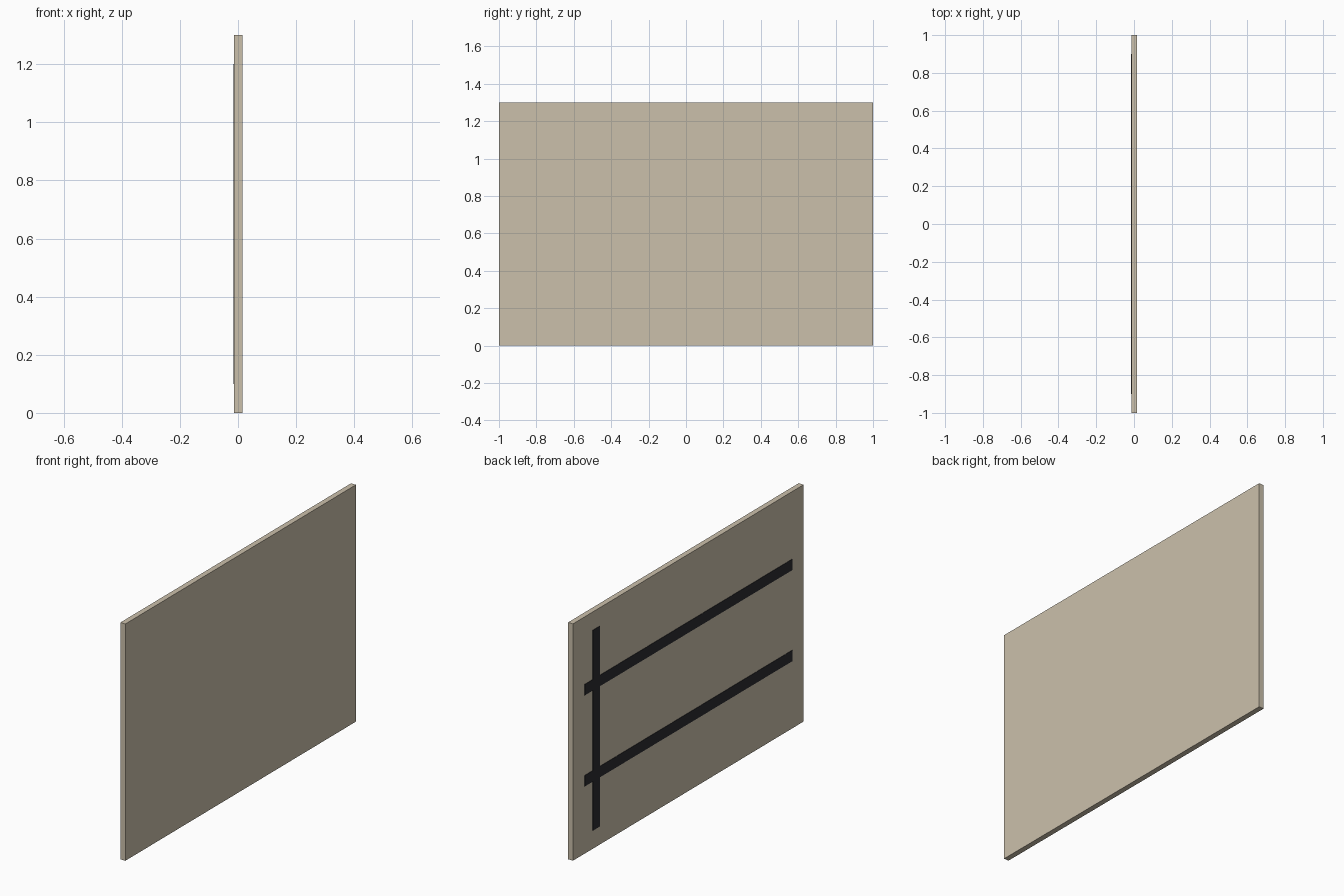
import bpy

if "Cube" in bpy.data.objects:
    bpy.data.objects.remove(bpy.data.objects["Cube"])


def material(name, color):
    m = bpy.data.materials.new(name)
    m.diffuse_color = color
    m.use_nodes = True
    m.node_tree.nodes["Principled BSDF"].inputs["Base Color"].default_value = m.diffuse_color
    return m


def box(name, x, y, z, mat):
    """Axis-aligned box from (min, max) ranges."""
    ranges = (x, y, z)
    bpy.ops.mesh.primitive_cube_add(size=1, location=[(a + b) / 2 for a, b in ranges])
    ob = bpy.context.object
    ob.name = name
    ob.scale = [b - a for a, b in ranges]
    bpy.ops.object.transform_apply(location=False, rotation=False, scale=True)
    ob.data.materials.append(mat)
    return ob


board = material("board_tan", (0.60, 0.53, 0.41, 1))
dark = material("strip_dark", (0.025, 0.025, 0.03, 1))

# Main board
box("panel", (-0.014, 0.016), (-1, 1), (0, 1.3), board)

# Thin strips on the left face: two rails and one upright
strip_x = (-0.016, -0.013)
for name, z in (("lower_rail", 0.4), ("upper_rail", 0.9)):
    box(name, strip_x, (-0.9, 0.9), (z - 0.03, z + 0.03), dark)
box("upright_strip", strip_x, (0.77, 0.83), (0.1, 1.2), dark)
